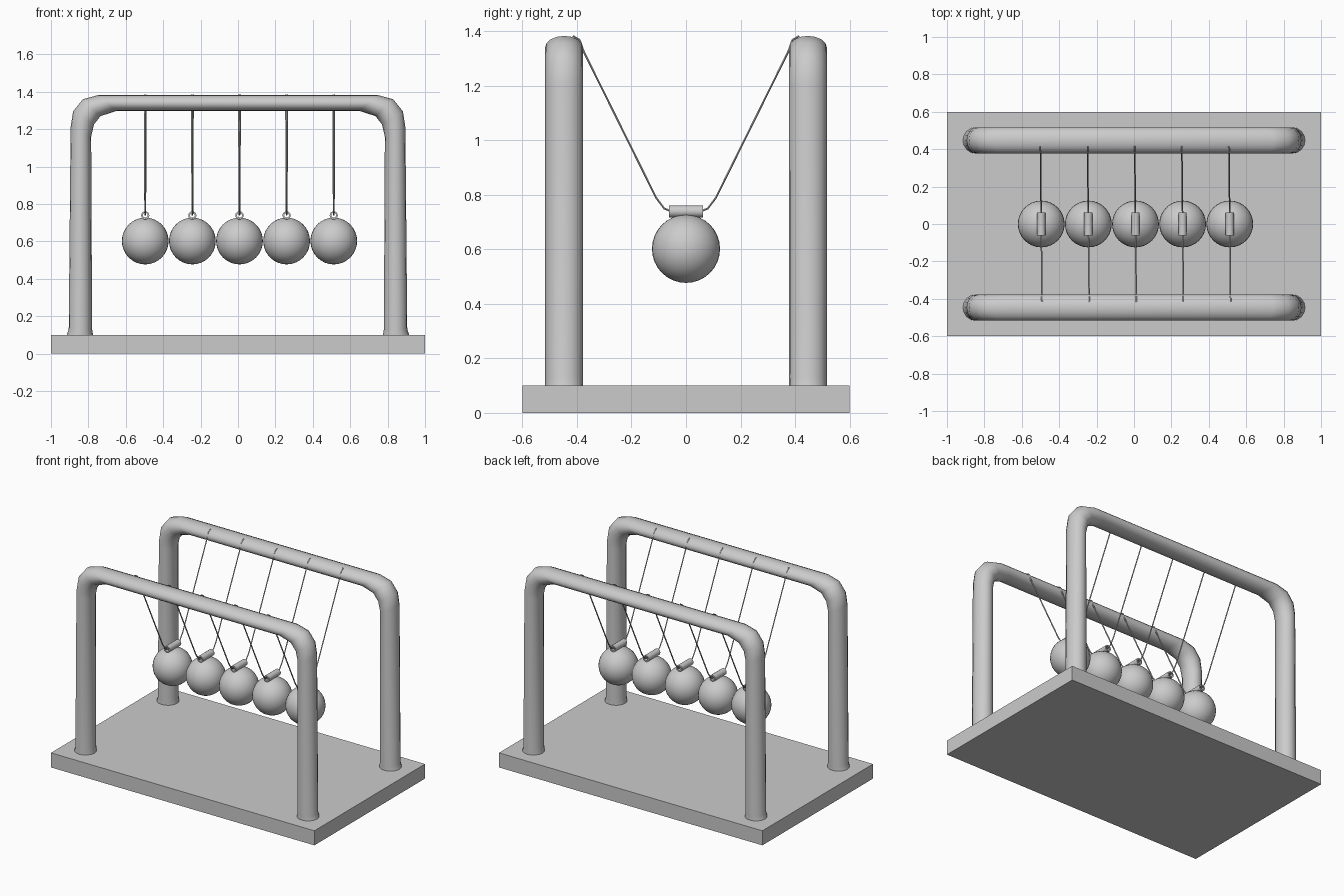
import bpy, bmesh, math
from mathutils import Vector

cube = bpy.data.objects.get("Cube")
if cube:
    bpy.data.objects.remove(cube, do_unlink=True)

# One grey for the whole model
grey = bpy.data.materials.new("plain grey")
grey.use_nodes = True
grey.diffuse_color = (0.6, 0.6, 0.6, 1)
grey.node_tree.nodes["Principled BSDF"].inputs["Base Color"].default_value = (0.6, 0.6, 0.6, 1)


def finish(obj, smooth=True):
    obj.data.materials.clear()
    obj.data.materials.append(grey)
    if smooth:
        bpy.ops.object.select_all(action='DESELECT')
        obj.select_set(True)
        bpy.context.view_layer.objects.active = obj
        bpy.ops.object.shade_smooth_by_angle(angle=math.radians(60))
    return obj


def mesh_object(name, bm):
    bmesh.ops.recalc_face_normals(bm, faces=bm.faces)
    mesh = bpy.data.meshes.new(name)
    bm.to_mesh(mesh)
    bm.free()
    obj = bpy.data.objects.new(name, mesh)
    bpy.context.collection.objects.link(obj)
    return obj


# Flat base slab
bpy.ops.mesh.primitive_cube_add(size=1, location=(0, 0, 0.05))
base = bpy.context.object
base.name = "base"
base.scale = (2, 1.2, 0.1)
finish(base, smooth=False)

# Bent rail: outer and inner edge (x, z) of the tube, from the foot to the bar
HALF_RAIL = [
    ((0.915, 0.10), (0.775, 0.10)),
    ((0.905, 0.13), (0.78, 0.13)),
    ((0.895, 1.21), (0.785, 1.16)),
    ((0.882, 1.295), (0.77, 1.225)),
    ((0.83, 1.36), (0.735, 1.27)),
    ((0.745, 1.383), (0.65, 1.297)),
]


def rail(name, y, depth=0.07, sides=16):
    stations = HALF_RAIL + [tuple((-x, z) for x, z in s) for s in reversed(HALF_RAIL)]
    bm = bmesh.new()
    rings = []
    for (ox, oz), (ix, iz) in stations:
        centre = Vector(((ox + ix) / 2, y, (oz + iz) / 2))
        across = Vector(((ox - ix) / 2, 0, (oz - iz) / 2))
        ring = []
        for k in range(sides):
            a = math.tau * k / sides
            ring.append(bm.verts.new(centre + across * math.cos(a) + Vector((0, depth * math.sin(a), 0))))
        rings.append(ring)
    for r, s in zip(rings, rings[1:]):
        for k in range(sides):
            n = (k + 1) % sides
            bm.faces.new((r[k], r[n], s[n], s[k]))
    bm.faces.new(rings[0])
    bm.faces.new(rings[-1])
    return finish(mesh_object(name, bm))


rail("front_rail", -0.447)
rail("back_rail", 0.447)

# Half of a string, from the middle of the sleeve up to the rail (y, z)
HALF_STRING = [(0.06, 0.742), (0.08, 0.75), (0.11, 0.79), (0.375, 1.325), (0.39, 1.368), (0.415, 1.383)]


def string(name, x):
    curve = bpy.data.curves.new(name, 'CURVE')
    curve.dimensions = '3D'
    curve.bevel_depth = 0.004
    curve.bevel_resolution = 1
    path = [(-y, z) for y, z in reversed(HALF_STRING)] + HALF_STRING
    spline = curve.splines.new('POLY')
    spline.points.add(len(path) - 1)
    for p, (y, z) in zip(spline.points, path):
        p.co = (x - 0.01 * y, y, z, 1)
    obj = bpy.data.objects.new(name, curve)
    bpy.context.collection.objects.link(obj)
    bpy.ops.object.select_all(action='DESELECT')
    obj.select_set(True)
    bpy.context.view_layer.objects.active = obj
    bpy.ops.object.convert(target='MESH')
    finish(bpy.context.object)


def sleeve(name, x):
    # Hollow tube on top of a ball
    bpy.ops.mesh.primitive_cylinder_add(vertices=16, radius=0.022, depth=0.124, end_fill_type='NOTHING',
                                        location=(x, 0, 0.739), rotation=(math.pi / 2, 0, 0))
    obj = bpy.context.object
    obj.name = name
    wall = obj.modifiers.new("wall", 'SOLIDIFY')
    wall.thickness = 0.009
    wall.offset = -1
    bpy.ops.object.modifier_apply(modifier="wall")
    finish(obj)


# Row of five hanging balls
for i in range(5):
    x = 0.008 + 0.252 * (i - 2)
    bpy.ops.mesh.primitive_uv_sphere_add(segments=32, ring_count=16, radius=0.125, location=(x, 0, 0.602))
    ball = bpy.context.object
    ball.name = f"ball_{i + 1}"
    finish(ball)
    sleeve(f"sleeve_{i + 1}", x)
    string(f"string_{i + 1}", x)
